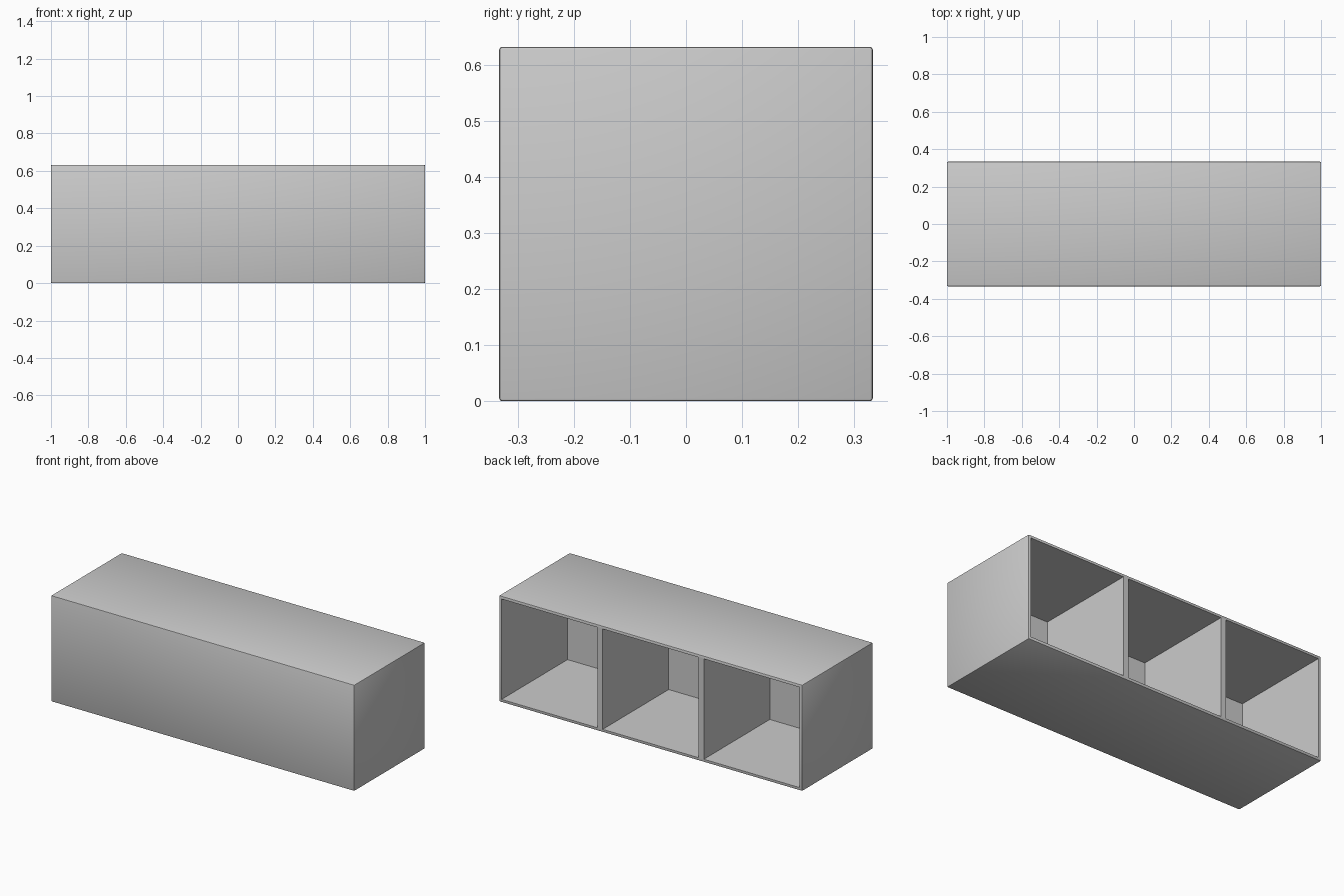
import bpy

if "Cube" in bpy.data.objects:
    bpy.data.objects.remove(bpy.data.objects["Cube"])

W, D, H = 2.0, 0.666, 0.632      # outer size
WALL = 0.017                     # top, bottom and side panels
DIVIDER = 0.035                  # inner uprights
FRONT = 0.045                    # thick closed front panel


def box(name, x, y, z):
    """Axis-aligned box from (min, max) ranges."""
    bpy.ops.mesh.primitive_cube_add(
        size=1, location=[(a + b) / 2 for a, b in (x, y, z)])
    ob = bpy.context.object
    ob.name = name
    ob.scale = [b - a for a, b in (x, y, z)]
    bpy.ops.object.transform_apply(location=True, rotation=False, scale=True)
    return ob


# Outer cabinet body with finely rounded edges
body = box("cabinet_body", (-W / 2, W / 2), (-D / 2, D / 2), (0, H))
bevel = body.modifiers.new("edge_rounding", 'BEVEL')
bevel.width = 0.005
bevel.segments = 2

# Three compartments open towards the back
cell = (W - 2 * WALL - 2 * DIVIDER) / 3
cutters = []
for i in range(3):
    x0 = -W / 2 + WALL + i * (cell + DIVIDER)
    cutter = box(f"compartment_cutter_{i + 1}", (x0, x0 + cell),
                 (-D / 2 + FRONT, D / 2 + 0.1), (WALL, H - WALL))
    cutter.hide_render = True
    cutters.append(cutter)
    cut = body.modifiers.new(f"compartment_{i + 1}", 'BOOLEAN')
    cut.operation = 'DIFFERENCE'
    cut.solver = 'EXACT'
    cut.object = cutter

# Apply the modifiers and remove the cutters
bpy.ops.object.select_all(action='DESELECT')
body.select_set(True)
bpy.context.view_layer.objects.active = body
for mod in list(body.modifiers):
    bpy.ops.object.modifier_apply(modifier=mod.name)
for cutter in cutters:
    bpy.data.objects.remove(cutter, do_unlink=True)
bpy.ops.object.shade_smooth_by_angle()
